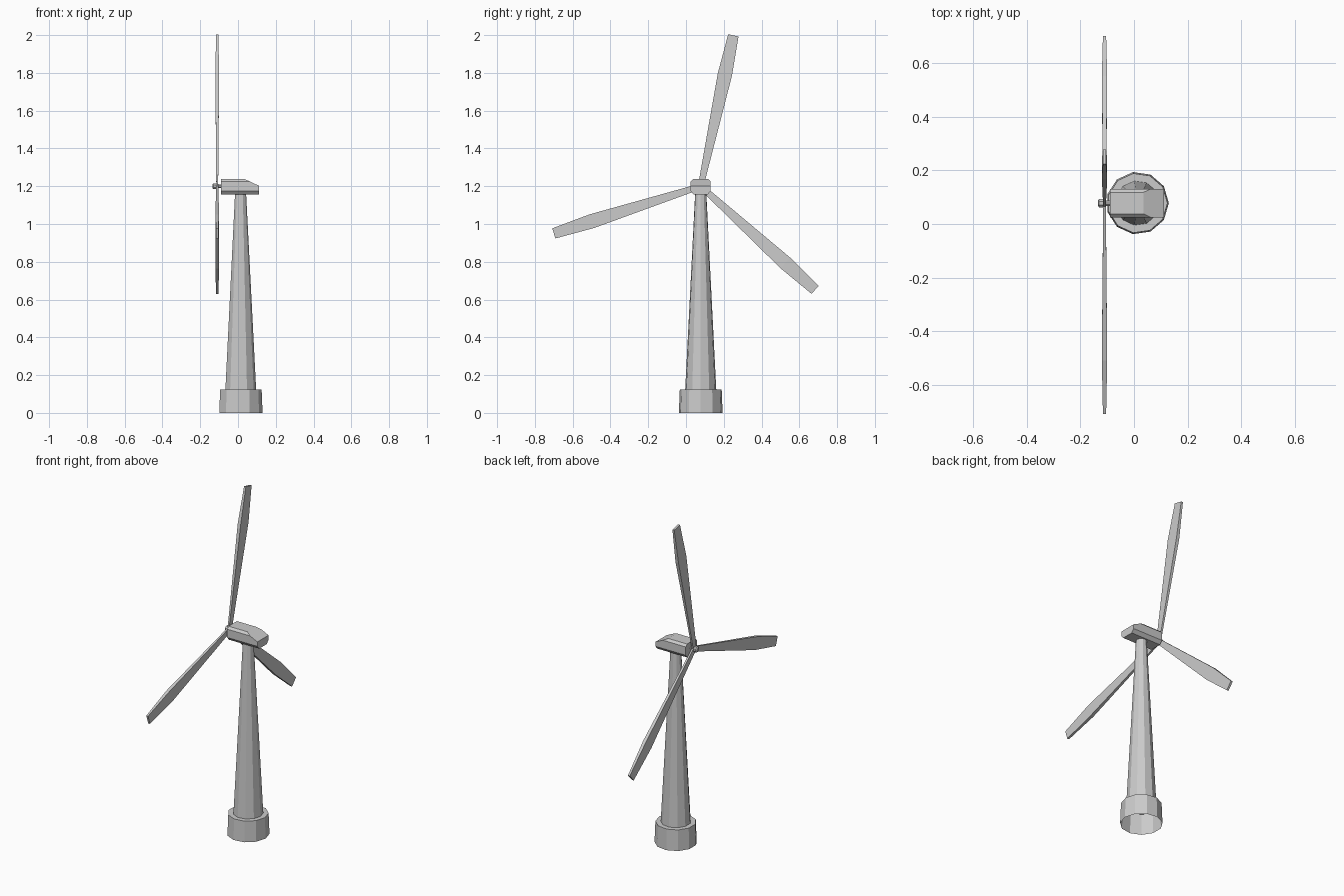
import bpy, bmesh, math
from mathutils import Vector, Matrix

if "Cube" in bpy.data.objects:
    bpy.data.objects.remove(bpy.data.objects["Cube"])

CX, CY, HUB_Z, ROTOR_X = 0.013, 0.078, 1.2, -0.11


def loft(name, rings, caps=True):
    """Join equal-length rings of points into a skin, optionally closing both ends."""
    bm = bmesh.new()
    loops = [[bm.verts.new(p) for p in ring] for ring in rings]
    n = len(loops[0])
    for a, b in zip(loops, loops[1:]):
        for i in range(n):
            j = (i + 1) % n
            bm.faces.new((a[i], a[j], b[j], b[i]))
    if caps:
        bm.faces.new(loops[0][::-1])
        bm.faces.new(loops[-1])
    bmesh.ops.recalc_face_normals(bm, faces=bm.faces)
    return finish(name, bm)


def finish(name, bm):
    me = bpy.data.meshes.new(name)
    bm.to_mesh(me)
    bm.free()
    ob = bpy.data.objects.new(name, me)
    bpy.context.collection.objects.link(ob)
    return ob


def ring_z(r, z, n=11):
    return [(CX + r * math.cos(2 * math.pi * i / n),
             CY + r * math.sin(2 * math.pi * i / n), z) for i in range(n)]


def ring_x(r, x, n=8):
    return [(x, CY + r * math.cos(2 * math.pi * (i + .5) / n),
             HUB_Z + r * math.sin(2 * math.pi * (i + .5) / n)) for i in range(n)]


# Open-bottomed foundation collar with ledge, running up into the tapered tower
loft("tower", [ring_z(r, z) for r, z in
               ((0.117, 0), (0.112, 0.125), (0.083, 0.125), (0.03, 1.16))], caps=False)

# Nacelle: chamfered box, rear roof sliced off by a sloping plane
half = [(0.036, 1.155), (0.053, 1.175), (0.053, 1.225), (0.040, 1.238)]
section = half + [(-y, z) for y, z in reversed(half)]
nacelle = loft("nacelle", [[(x, CY + y, z) for y, z in section] for x in (-0.09, 0.112)])
bm = bmesh.new()
bm.from_mesh(nacelle.data)
cut = bmesh.ops.bisect_plane(bm, geom=bm.verts[:] + bm.edges[:] + bm.faces[:],
                             plane_co=(0.035, 0, 1.238), plane_no=(0.036, 0, 0.077),
                             clear_outer=True)
bmesh.ops.holes_fill(bm, edges=[e for e in bm.edges if e.is_boundary])
bmesh.ops.recalc_face_normals(bm, faces=bm.faces)
bm.to_mesh(nacelle.data)
bm.free()

# Hub with a narrower shaft into the nacelle
loft("hub", [ring_x(r, x) for r, x in
             ((0.010, -0.135), (0.017, -0.130), (0.017, -0.108), (0.011, -0.104), (0.011, -0.088))])

# Three blades: distance along blade, half width, half thickness
stations = ((0.008, 0.015, 0.005), (0.605, 0.038, 0.010), (0.817, 0.028, 0.006))
for k in range(3):
    turn = Matrix.Rotation(-math.radians(12.2 + 120 * k), 4, 'X')
    origin = Vector((ROTOR_X, CY, HUB_Z))
    rings = [[origin + turn @ Vector((sx * t, sy * w, d))
              for sx, sy in ((-1, -1), (1, -1), (1, 1), (-1, 1))] for d, w, t in stations]
    loft(f"blade_{k + 1}", rings)
